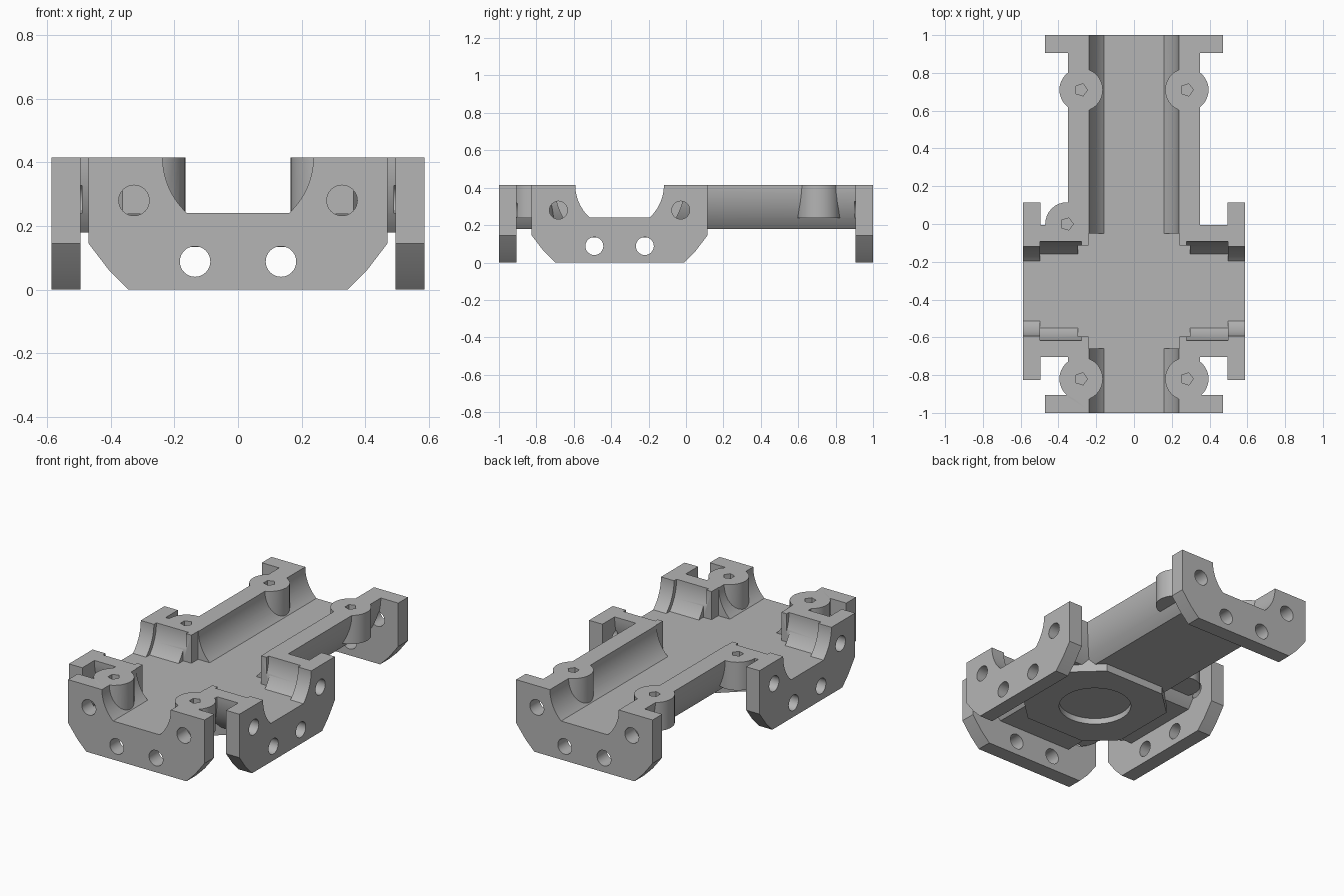
import bpy, bmesh, math
from mathutils import Matrix, Vector

if "Cube" in bpy.data.objects:
    bpy.data.objects.remove(bpy.data.objects["Cube"])

TOP, FLOOR, BOTTOM = 0.415, 0.24, 0.18     # rim, channel floor and arm underside heights
CY = -0.355                                # centre line of the cross channel

grey = bpy.data.materials.new("light grey")
grey.use_nodes = True
grey.diffuse_color = (0.46, 0.46, 0.46, 1)
grey.node_tree.nodes["Principled BSDF"].inputs["Base Color"].default_value = (0.46, 0.46, 0.46, 1)


def prism(name, pts, start, length, axis="Z"):
    """Extrude a closed 2D outline along an axis (X: outline is y,z; Y: outline is x,z)."""
    place = {"X": lambda a, b, t: (t, a, b),
             "Y": lambda a, b, t: (a, t, b),
             "Z": lambda a, b, t: (a, b, t)}[axis]
    bm = bmesh.new()
    face = bm.faces.new([bm.verts.new(place(a, b, start)) for a, b in pts])
    ext = bmesh.ops.extrude_face_region(bm, geom=[face])
    verts = [v for v in ext["geom"] if isinstance(v, bmesh.types.BMVert)]
    bmesh.ops.translate(bm, vec=Vector(place(0, 0, length)), verts=verts)
    bmesh.ops.recalc_face_normals(bm, faces=bm.faces)
    mesh = bpy.data.meshes.new(name)
    bm.to_mesh(mesh)
    bm.free()
    mesh.materials.append(grey)
    ob = bpy.data.objects.new(name, mesh)
    bpy.context.collection.objects.link(ob)
    return ob


def circle(cx, cy, r, n=32):
    return [(cx + r * math.cos(2 * math.pi * i / n), cy + r * math.sin(2 * math.pi * i / n))
            for i in range(n)]


def rect(x0, x1, y0, y1):
    return [(x0, y0), (x1, y0), (x1, y1), (x0, y1)]


def trough(c, r, floor, rise=0.0, n=14):
    """Half round about the rim height, flattened at the floor."""
    a = math.asin((TOP - floor) / r)
    right = [(c + r * math.cos(a * i / n), TOP - r * math.sin(a * i / n)) for i in range(n + 1)]
    pts = right + [(2 * c - x, z) for x, z in reversed(right)]
    if rise:
        pts = [(c + r, TOP + rise)] + pts + [(c - r, TOP + rise)]
    return pts


def combine(base, parts, operation):
    """Merge or cut the parts one at a time, then discard them."""
    bpy.context.view_layer.objects.active = base
    for part in parts:
        part.hide_render = True
        mod = base.modifiers.new("combine", "BOOLEAN")
        mod.operation, mod.object, mod.solver = operation, part, "EXACT"
        bpy.ops.object.modifier_apply(modifier=mod.name)
        bpy.data.objects.remove(part)


def flange_outline(c):
    half = [(0.345, 0), (0.405, 0.06), (0.47, 0.145), (0.47, TOP)]
    return [(c + x, z) for x, z in half] + [(c - x, z) for x, z in reversed(half)]


# Long arm, cross arm, end flanges, hub and the single corner boss
housing = prism("channel_housing", trough(0, 0.35, BOTTOM), -0.99, 1.98, "Y")
hub = [(0.37, -0.21), (0.37, 0.21), (0.21, 0.36), (-0.21, 0.36),
       (-0.37, 0.21), (-0.37, -0.21), (-0.21, -0.36), (0.21, -0.36)]
combine(housing, [
    prism("cross_arm", trough(CY, 0.35, BOTTOM), -0.575, 1.15, "X"),
    prism("hub_plate", [(x, y + CY) for x, y in hub], 0.133, 0.2),
    prism("front_flange", flange_outline(0), -1.0, 0.095, "Y"),
    prism("back_flange", flange_outline(0), 0.905, 0.095, "Y"),
    prism("right_flange", flange_outline(CY), -0.587, 0.092, "X"),
    prism("left_flange", flange_outline(CY), 0.495, 0.092, "X"),
    prism("corner_boss", circle(-0.355, 0, 0.115), FLOOR, TOP - FLOOR),
], "UNION")

# Channels, widened seats, central well and the round recess below the hub
combine(housing, [
    prism("long_channel", trough(0, 0.237, FLOOR, 0.1), -1.1, 2.2, "Y"),
    prism("cross_channel", trough(CY, 0.237, FLOOR, 0.1), -0.7, 1.4, "X"),
    prism("right_seat", trough(CY, 0.262, FLOOR, 0.1), -0.497, 0.22, "X"),
    prism("left_seat", trough(CY, 0.262, FLOOR, 0.1), 0.277, 0.22, "X"),
    prism("long_well", rect(-0.24, 0.24, CY - 0.305, CY + 0.305), FLOOR, 0.3),
    prism("wide_well", rect(-0.297, 0.297, CY - 0.24, CY + 0.24), FLOOR, 0.3),
    prism("hub_recess", circle(0, CY, 0.21, 48), 0.1, 0.07),
], "DIFFERENCE")

# Screw bosses on both walls of the long arm
bosses = [(s * 0.28, y) for s in (-1, 1) for y in (-0.82, 0.71)]
combine(housing, [prism("screw_boss", circle(x, y, 0.115), FLOOR - 0.003, TOP - FLOOR + 0.003)
                  for x, y in bosses], "UNION")

# Five-sided pilot holes in the bosses, and round bolt holes through the flanges
holes = [prism("pilot_hole", circle(x, y, 0.034, 5), 0.29, 0.2)
         for x, y in bosses + [(-0.355, 0)]]
for s in (-1, 1):
    for offset, z in ((0.135, 0.088), (0.327, 0.28)):
        for y0 in (-1.05, 0.9):
            holes.append(prism("bolt_hole", circle(s * offset, z, 0.048), y0, 0.15, "Y"))
        for x0 in (-0.64, 0.49):
            holes.append(prism("bolt_hole", circle(CY + s * offset, z, 0.048), x0, 0.15, "X"))
combine(housing, holes, "DIFFERENCE")

# Smooth curved walls, crisp edges
bpy.ops.object.select_all(action="DESELECT")
housing.select_set(True)
bpy.context.view_layer.objects.active = housing
bpy.ops.object.shade_smooth_by_angle(angle=math.radians(30))
